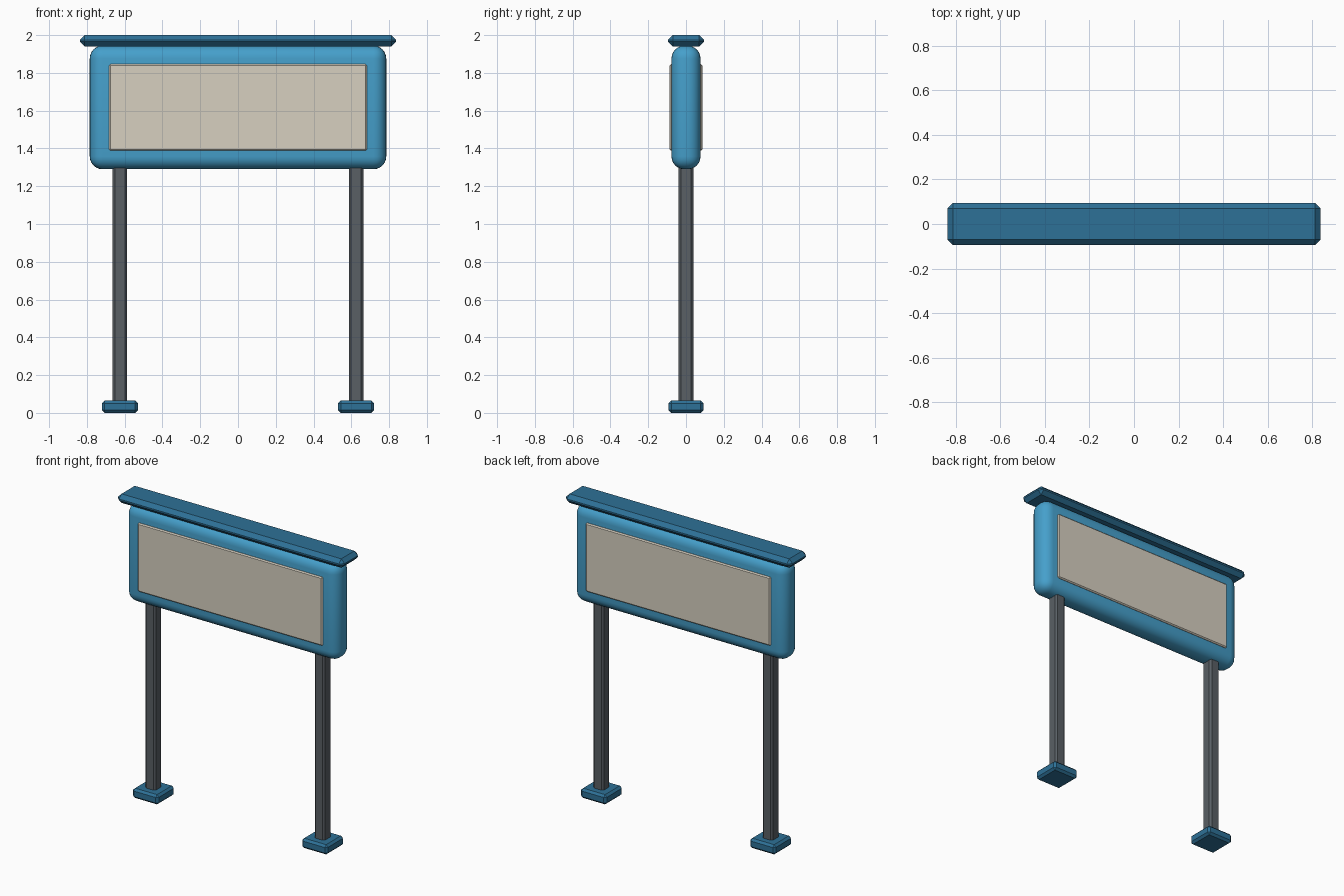
import bpy

if "Cube" in bpy.data.objects:
    bpy.data.objects.remove(bpy.data.objects["Cube"])


def material(name, color):
    m = bpy.data.materials.new(name)
    m.diffuse_color = (*color, 1)
    m.use_nodes = True
    m.node_tree.nodes["Principled BSDF"].inputs["Base Color"].default_value = m.diffuse_color
    return m


LIGHT_BLUE = material("light_blue", (0.06, 0.35, 0.60))
DARK_BLUE = material("dark_blue", (0.027, 0.165, 0.31))
STEEL = material("steel", (0.10, 0.115, 0.13))
CREAM = material("cream", (0.68, 0.63, 0.53))


def block(name, center, size, bevel, segments, mat):
    """Bevelled box; bevels of several segments are shaded smooth."""
    bpy.ops.mesh.primitive_cube_add(size=1, location=center)
    ob = bpy.context.object
    ob.name = name
    ob.scale = size
    bpy.ops.object.transform_apply(location=False, rotation=False, scale=True)
    mod = ob.modifiers.new("Bevel", "BEVEL")
    mod.width, mod.segments = bevel, segments
    ob.data.materials.append(mat)
    if segments > 1:
        bpy.ops.object.modifier_apply(modifier=mod.name)
        bpy.ops.object.shade_smooth_by_angle()
    return ob


# Rounded sign housing and its cap
block("sign_housing", (0, 0, 1.617), (1.57, 0.154, 0.654), 0.068, 6, LIGHT_BLUE)
block("roof_cap", (0, 0, 1.97), (1.674, 0.19, 0.06), 0.025, 1, DARK_BLUE)

# Display panels on both faces
for side, label in ((-1, "front"), (1, "back")):
    block(f"{label}_panel", (0, side * 0.072, 1.617), (1.366, 0.03, 0.458),
          0.007, 1, CREAM)

# Posts with foot plates
for side, label in ((-1, "left"), (1, "right")):
    x = side * 0.625
    block(f"{label}_post", (x, 0, 0.69), (0.077, 0.077, 1.28), 0.012, 1, STEEL)
    block(f"{label}_foot", (x, 0, 0.0325), (0.19, 0.184, 0.065), 0.014, 1, DARK_BLUE)
